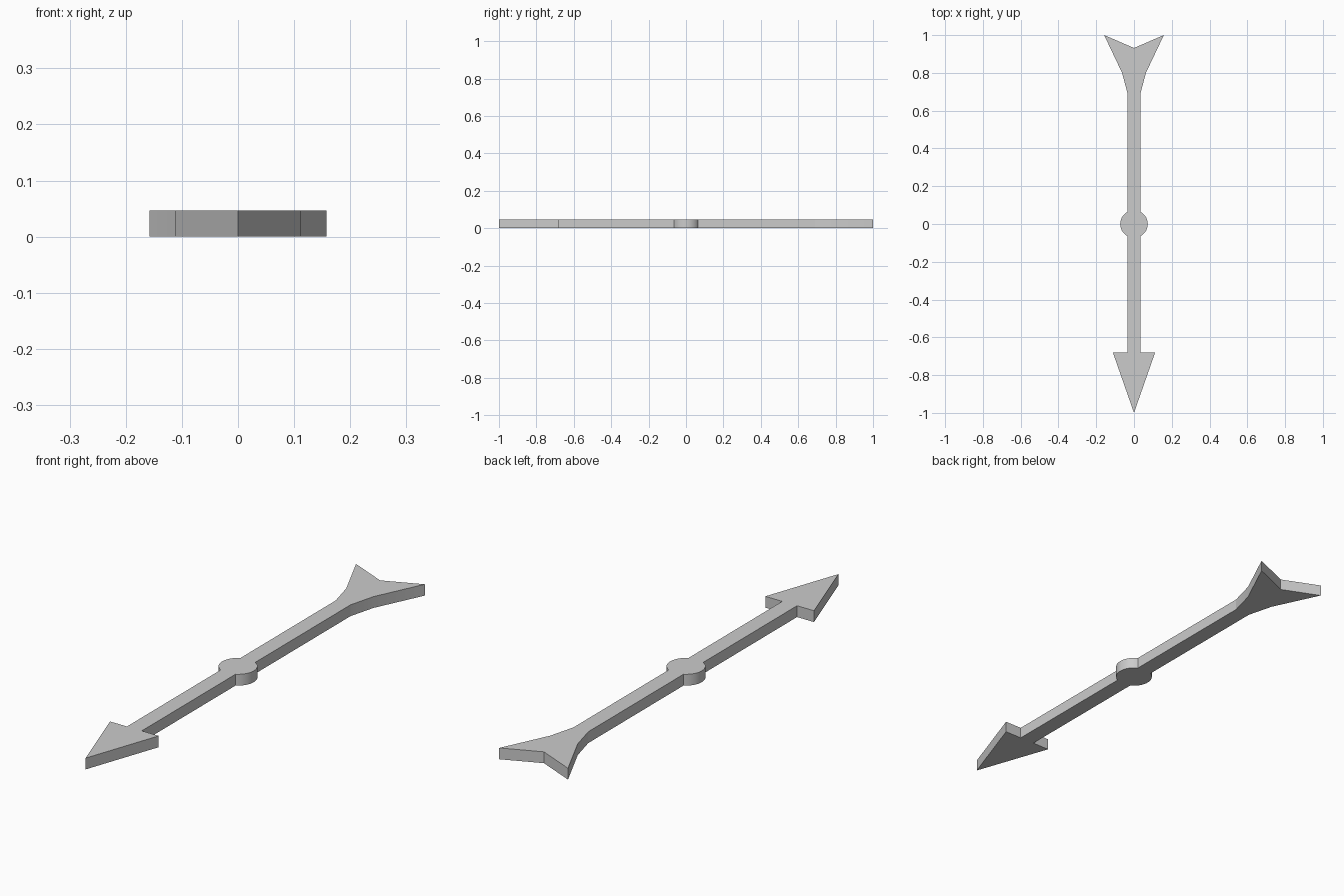
import bpy, bmesh
from math import asin, cos, sin

if "Cube" in bpy.data.objects:
    bpy.data.objects.remove(bpy.data.objects["Cube"])

HEIGHT = 0.047
SHAFT = 0.034      # half width of the shaft
HUB = 0.073        # hub radius
STEPS = 20         # segments per hub side

# Right half of the outline, from the tip to the tail notch
a = asin((HUB**2 - SHAFT**2) ** 0.5 / HUB)
hub_arc = [(HUB * cos(t), HUB * sin(t))
           for t in (-a + 2 * a * i / STEPS for i in range(STEPS + 1))]
head = [(0, -1.0), (0.112, -0.68), (SHAFT, -0.68)]
tail = [(SHAFT, 0.69), (0.063, 0.80), (0.158, 1.0), (0, 0.932)]
half = head + hub_arc + tail

# Mirror the half outline into a closed loop
outline = half + [(-x, y) for x, y in reversed(half[1:-1])]

# Extrude the outline into a flat plate
bm = bmesh.new()
face = bm.faces.new([bm.verts.new((x, y, 0)) for x, y in outline])
ext = bmesh.ops.extrude_face_region(bm, geom=[face], use_keep_orig=True)
top = [v for v in ext["geom"] if isinstance(v, bmesh.types.BMVert)]
bmesh.ops.translate(bm, vec=(0, 0, HEIGHT), verts=top)
bmesh.ops.recalc_face_normals(bm, faces=bm.faces)

mesh = bpy.data.meshes.new("pointer_arrow")
bm.to_mesh(mesh)
bm.free()
arrow = bpy.data.objects.new("pointer_arrow", mesh)
bpy.context.collection.objects.link(arrow)

# Smooth the round hub, keep every corner sharp
bpy.context.view_layer.objects.active = arrow
arrow.select_set(True)
bpy.ops.object.shade_smooth_by_angle(angle=0.2)
